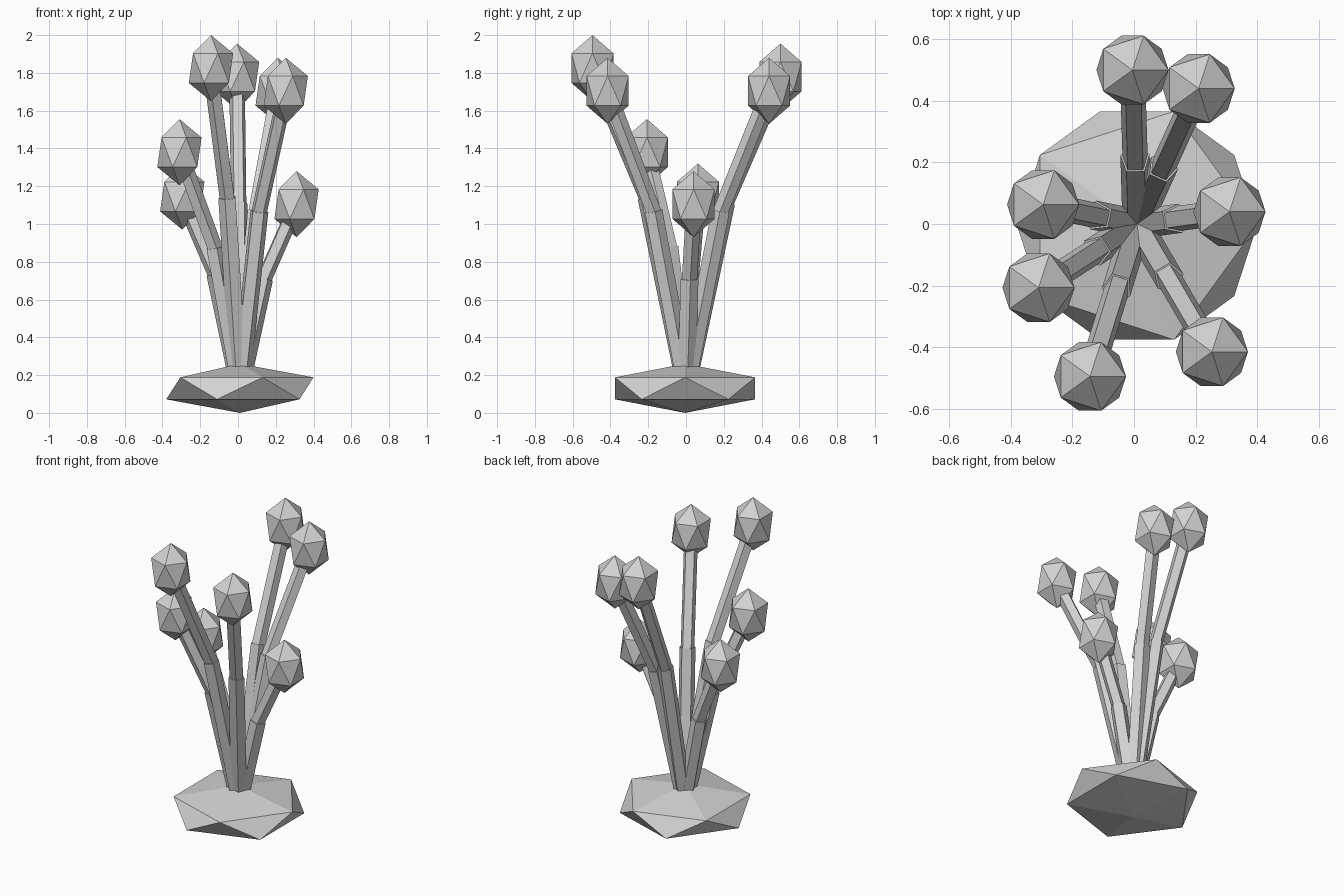
import bpy
import bmesh
from math import cos, sin, tau
from mathutils import Vector

cube = bpy.data.objects.get("Cube")
if cube:
    bpy.data.objects.remove(cube, do_unlink=True)

# Single plain stone-grey material
GREY = (0.65, 0.65, 0.65, 1)
grey = bpy.data.materials.new("plain grey")
grey.use_nodes = True
grey.diffuse_color = GREY
grey.node_tree.nodes["Principled BSDF"].inputs["Base Color"].default_value = GREY


def finish(name, bm):
    bmesh.ops.recalc_face_normals(bm, faces=bm.faces)
    mesh = bpy.data.meshes.new(name)
    bm.to_mesh(mesh)
    bm.free()
    mesh.materials.append(grey)
    obj = bpy.data.objects.new(name, mesh)
    bpy.context.collection.objects.link(obj)
    return obj


def faceted_ball(name, centre, radius, half_height):
    """Icosahedron stretched vertically."""
    bm = bmesh.new()
    bmesh.ops.create_icosphere(bm, subdivisions=1, radius=1)
    bmesh.ops.scale(bm, vec=(radius, radius, half_height), verts=bm.verts)
    bmesh.ops.translate(bm, vec=centre, verts=bm.verts)
    return finish(name, bm)


def rod(name, start, end, radius, sides=5):
    """Straight prism with one edge turned towards the plant's middle."""
    axis = (end - start).normalized()
    side = Vector((0, 0, 1)).cross(axis).normalized()
    inward = axis.cross(side) * -1
    bm = bmesh.new()
    rings = []
    for p in (start, end):
        rings.append([bm.verts.new(p + radius * (cos(tau * i / sides) * inward
                                                 + sin(tau * i / sides) * side))
                      for i in range(sides)])
    low, high = rings
    for i in range(sides):
        j = (i + 1) % sides
        bm.faces.new((low[i], low[j], high[j], high[i]))
    bm.faces.new(low[::-1])
    bm.faces.new(high)
    return finish(name, bm)


# Flattened rock the stalks grow from
faceted_ball("base_rock", (0.01, -0.005, 0.13), 0.436, 0.13)

# Bud centres, one per stalk
buds = {
    "back": (-0.005, 0.5, 1.78),
    "back_left": (0.21, 0.44, 1.705),
    "left": (0.31, 0.04, 1.105),
    "front_left": (0.253, -0.415, 1.705),
    "front": (-0.143, -0.495, 1.825),
    "front_right": (-0.31, -0.207, 1.38),
    "right": (-0.295, 0.063, 1.145),
}
root = Vector((0.01, 0, 0.13))

# Each stalk: thick lower rod, thinner upper rod leaning further out, bud
for place, centre in buds.items():
    tip = Vector(centre)
    reach = tip - root
    joint = root + Vector((reach.x * 0.42, reach.y * 0.42, reach.z * 0.595))
    rod(place + "_lower_stalk", root, joint, 0.05)
    inset = (tip - joint).normalized() * 0.03
    rod(place + "_upper_stalk", joint - inset, tip, 0.043)
    faceted_ball(place + "_bud", tip, 0.131, 0.175)
